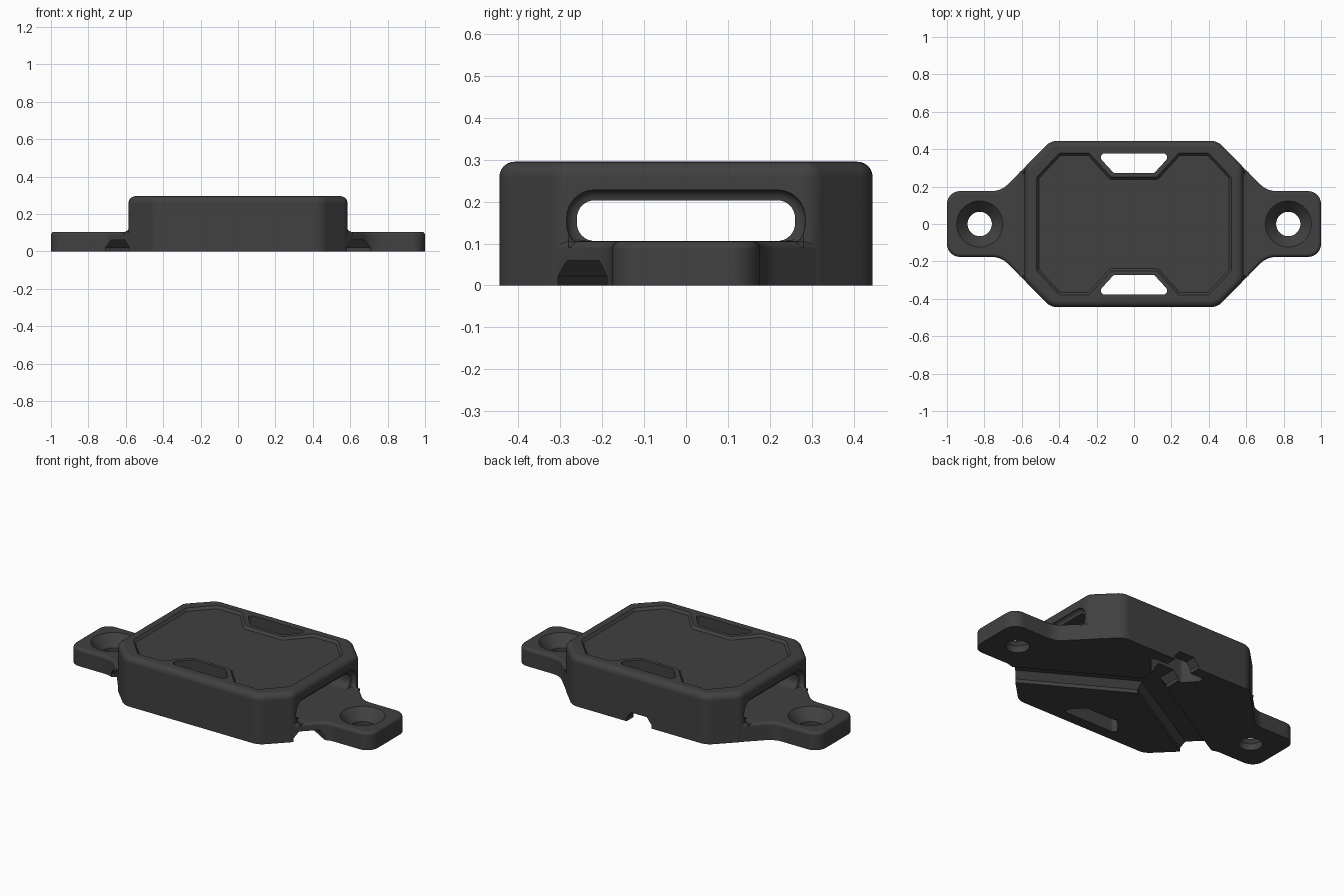
import bpy, bmesh, math
from mathutils import Vector, Matrix

if "Cube" in bpy.data.objects:
    bpy.data.objects.remove(bpy.data.objects["Cube"])

charcoal = bpy.data.materials.new("charcoal_plastic")
charcoal.diffuse_color = (0.052, 0.052, 0.052, 1)
charcoal.use_nodes = True
charcoal.node_tree.nodes["Principled BSDF"].inputs["Base Color"].default_value = charcoal.diffuse_color


def outline(corners, inset=0.0, n=8):
    """Rounded counter-clockwise outline from (x, y, radius) corners, moved inward by inset."""
    pts = [Vector(c[:2]) for c in corners]
    count, out = len(pts), []
    for i, p in enumerate(pts):
        u = (p - pts[i - 1]).normalized()
        v = (pts[(i + 1) % count] - p).normalized()
        turn = math.atan2(u.x * v.y - u.y * v.x, u.dot(v))
        sign = 1 if turn > 0 else -1
        nu, nv = Vector((-u.y, u.x)), Vector((-v.y, v.x))
        q = p + (nu + nv) * (inset / (1 + nu.dot(nv)))
        r = max(corners[i][2] - sign * inset, 0.003)
        start = q - u * (r * math.tan(abs(turn) / 2))
        centre = start + nu * (r * sign)
        for k in range(n + 1):
            out.append(centre + Matrix.Rotation(turn * k / n, 2) @ (start - centre))
    return out


def loft(name, rings):
    """Closed solid through rings of equal length."""
    bm = bmesh.new()
    rows = [[bm.verts.new(p) for p in ring] for ring in rings]
    for a, b in zip(rows, rows[1:]):
        for i in range(len(a)):
            j = (i + 1) % len(a)
            bm.faces.new((a[i], a[j], b[j], b[i]))
    bm.faces.new(rows[0])
    bm.faces.new(rows[-1])
    bmesh.ops.recalc_face_normals(bm, faces=bm.faces)
    mesh = bpy.data.meshes.new(name)
    bm.to_mesh(mesh)
    bm.free()
    ob = bpy.data.objects.new(name, mesh)
    bpy.context.collection.objects.link(ob)
    mesh.materials.append(charcoal)
    return ob


def prism(name, corners, levels):
    """Upright solid; levels are (z, inset) pairs."""
    return loft(name, [[(p.x, p.y, z) for p in outline(corners, d)] for z, d in levels])


def rounded_top(z0, z1, r, n=6):
    arc = [math.pi / 2 * k / n for k in range(n + 1)]
    return [(z0, 0)] + [(z1 - r + r * math.sin(a), r - r * math.cos(a)) for a in arc]


def mirror4(quarter):
    """Full outline from its +x +y quarter, listed counter-clockwise."""
    left = [(-x, y, r) for x, y, r in reversed(quarter)]
    half = quarter + left
    return half + [(-x, -y, r) for x, y, r in half]


def combine(target, other, operation):
    mod = target.modifiers.new(operation.lower(), 'BOOLEAN')
    mod.operation, mod.solver, mod.object = operation, 'EXACT', other
    bpy.context.view_layer.objects.active = target
    bpy.ops.object.modifier_apply(modifier=mod.name)
    bpy.data.objects.remove(other)


# Raised body
body = prism("housing", mirror4([(0.585, 0.305, 0.06), (0.445, 0.445, 0.09)]),
             rounded_top(0, 0.295, 0.036))

# Base plate with two mounting ears
base = prism("base_plate", mirror4([(1.0, 0.176, 0.07), (0.711, 0.176, 0.12),
                                    (0.4435, 0.4435, 0.09)]),
             rounded_top(0, 0.105, 0.018))
combine(body, base, 'UNION')

# Small coves where the end walls meet the ears
for s in (1, -1):
    arc = [(0.612 - 0.03 * math.sin(a), 0.134 - 0.03 * math.cos(a))
           for a in [math.pi / 2 * k / 6 for k in range(7)]]
    section = arc + [(0.55, 0.134), (0.55, 0.09), (0.612, 0.09)]
    cove = loft("cove", [[(s * x, y, z) for x, z in section] for y in (-0.28, 0.28)])
    combine(body, cove, 'UNION')

# Strap slot through the body, flared at both ends
slot = [(-0.26, 0.106, 0.042), (0.26, 0.106, 0.042), (0.26, 0.203, 0.042), (-0.26, 0.203, 0.042)]
flare = [(0.587 - 0.025 * math.cos(a), 0.025 - 0.025 * math.sin(a))
         for a in [math.pi / 2 * k / 6 for k in range(7)]]
flare = [(x, 0.025 - d) for x, d in flare] + [(0.64, 0.025)]
stations = [(-x, d) for x, d in reversed(flare)] + flare
combine(body, loft("slot_cutter", [[(x, p.x, max(p.y, 0.106)) for p in outline(slot, -d)]
                                   for x, d in stations]), 'DIFFERENCE')

# Shallow top recess with a notch around each window
recess = mirror4([(0.522, 0.25, 0.03), (0.40, 0.38, 0.03), (0.238, 0.38, 0.02),
                  (0.122, 0.252, 0.02)])
combine(body, prism("recess_cutter", recess, [(0.28, 0.014), (0.295, 0.001), (0.32, 0.001)]),
        'DIFFERENCE')

# Trapezoid windows through the full height
for s in (1, -1):
    window = [(-0.108, 0.272, 0.02), (0.108, 0.272, 0.02), (0.205, 0.378, 0.022),
              (-0.205, 0.378, 0.022)]
    window = [(s * x, s * y, r) for x, y, r in window]
    combine(body, prism("window_cutter", window, [(-0.05, 0), (0.35, 0)]), 'DIFFERENCE')

# Countersunk screw holes
for s in (1, -1):
    rings = [[(s * 0.825 + r * math.cos(math.tau * k / 48), r * math.sin(math.tau * k / 48), z)
              for k in range(48)]
             for z, r in ((-0.05, 0.065), (0.04, 0.065), (0.107, 0.125), (0.15, 0.125))]
    combine(body, loft("screw_hole_cutter", rings), 'DIFFERENCE')

# Three-way channel under the base
channel = [(-0.082, -0.02), (0.082, -0.02), (0.082, 0.022), (0.052, 0.06),
           (-0.052, 0.06), (-0.082, 0.022)]
for angle in (90, 210, 330):
    turn = Matrix.Rotation(math.radians(angle), 3, 'Z')
    hub = Vector((0, 0.125, 0))
    rings = [[hub + turn @ Vector((d, w, z)) for w, z in channel] for d in (-0.03, 0.95)]
    if angle == 90:
        rings = [[hub + turn @ Vector((d, w, z)) for w, z in channel] for d in (-0.03, 0.5)]
    combine(body, loft("channel_cutter", rings), 'DIFFERENCE')

# Smooth shading with crisp edges
bpy.ops.object.select_all(action='DESELECT')
body.select_set(True)
bpy.context.view_layer.objects.active = body
bpy.ops.object.shade_smooth_by_angle(angle=math.radians(30))
weighted = body.modifiers.new("weighted_normals", 'WEIGHTED_NORMAL')
weighted.keep_sharp = True
